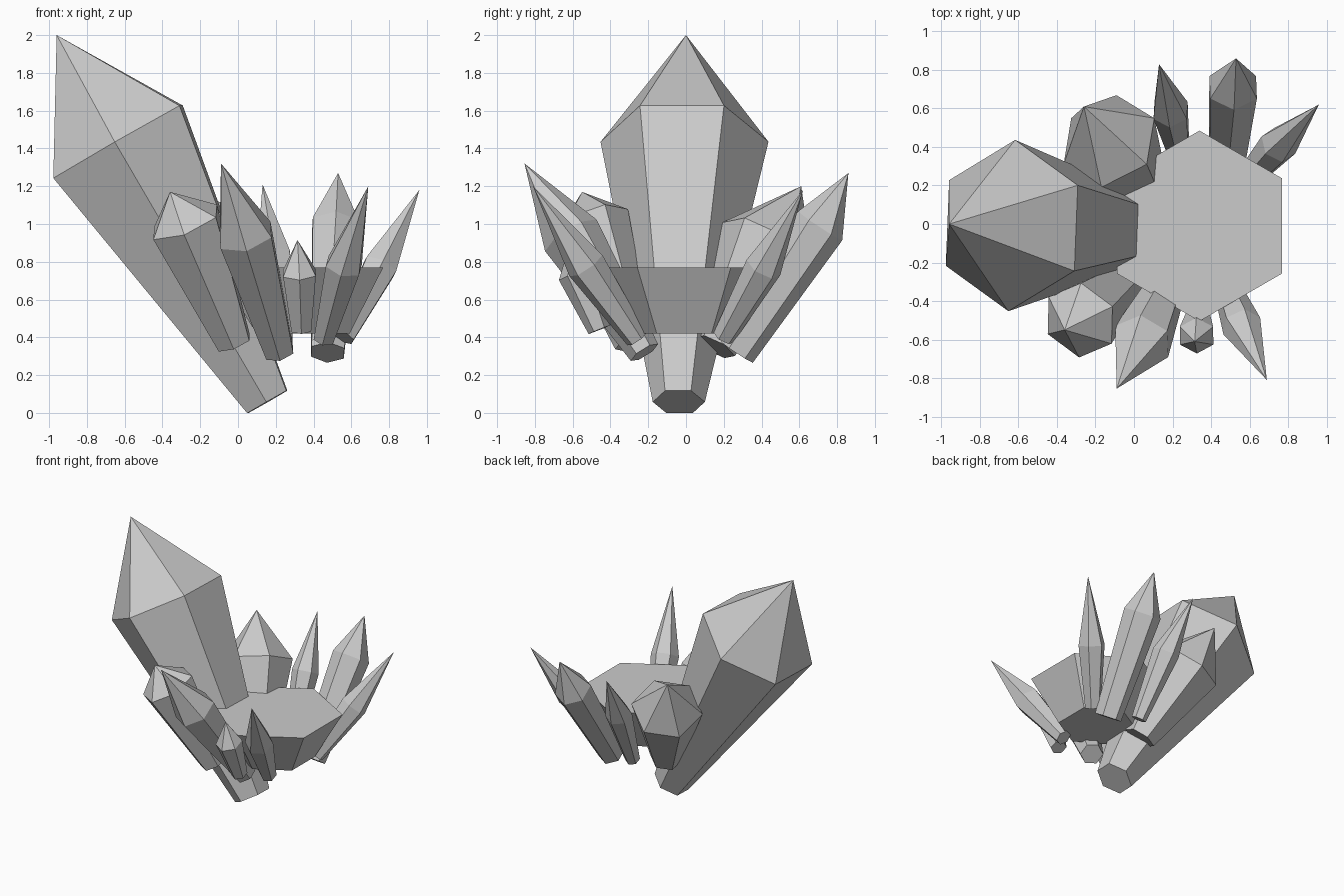
import bpy, bmesh
from mathutils import Vector, Matrix

if "Cube" in bpy.data.objects:
    bpy.data.objects.remove(bpy.data.objects["Cube"])


def make_object(name, bm):
    bmesh.ops.recalc_face_normals(bm, faces=bm.faces[:])
    me = bpy.data.meshes.new(name)
    bm.to_mesh(me)
    bm.free()
    ob = bpy.data.objects.new(name, me)
    bpy.context.collection.objects.link(ob)
    return ob


def ring(bm, centre, axis, radius, ref):
    """Hexagon around an axis, one corner pointing towards ref."""
    u = (ref - axis * ref.dot(axis)).normalized() * radius
    return [bm.verts.new(centre + Matrix.Rotation(i * 1.0471976, 3, axis) @ u)
            for i in range(6)]


def crystal(name, base, shoulder, r0, r1, tip=None, ref=(0, 1, 0)):
    """Six-sided tapered shaft with a pointed tip, or a flat top."""
    base, shoulder, ref = Vector(base), Vector(shoulder), Vector(ref)
    axis = (shoulder - base).normalized()
    bm = bmesh.new()
    low = ring(bm, base, axis, r0, ref)
    high = ring(bm, shoulder, axis, r1, ref)
    bm.faces.new(low[::-1])
    point = bm.verts.new(tip) if tip else None
    for i in range(6):
        j = (i + 1) % 6
        bm.faces.new((low[i], low[j], high[j], high[i]))
        if point:
            bm.faces.new((high[i], high[j], point))
    if not point:
        bm.faces.new(high)
    return make_object(name, bm)


# flat-topped pedestal
crystal("pedestal", (0.34, -0.01, 0.42), (0.34, -0.01, 0.77), 0.29, 0.495)

# large leaning crystal
crystal("main_crystal", (0.155, -0.038, 0.058), (-0.635, -0.008, 1.435),
        0.138, 0.445, (-0.96, 0, 2.0), (0.04, 1, 0))

# crystals behind the pedestal
crystal("back_left_crystal", (0.07, 0.15, 0.35), (-0.13, 0.43, 0.90),
        0.12, 0.265, (-0.26, 0.61, 1.20))
crystal("back_thin_crystal", (0.24, 0.34, 0.36), (0.19, 0.59, 0.83),
        0.055, 0.10, (0.13, 0.83, 1.21))
crystal("back_tall_crystal", (0.475, 0.27, 0.32), (0.515, 0.71, 0.99),
        0.10, 0.14, (0.53, 0.86, 1.27))
crystal("back_right_crystal", (0.56, 0.20, 0.40), (0.75, 0.41, 0.77),
        0.06, 0.10, (0.96, 0.62, 1.18))

# crystals in front of the pedestal
crystal("front_left_crystal", (-0.02, -0.28, 0.37), (-0.28, -0.50, 1.01),
        0.10, 0.205, (-0.36, -0.55, 1.17), (-0.15, -1, 0))
crystal("front_tall_crystal", (0.22, -0.22, 0.32), (0.04, -0.61, 0.94),
        0.085, 0.16, (-0.09, -0.855, 1.32), (-0.1, -1, 0))
crystal("front_small_crystal", (0.335, -0.46, 0.44), (0.325, -0.58, 0.74),
        0.06, 0.10, (0.315, -0.61, 0.915))
crystal("front_right_crystal", (0.455, -0.26, 0.39), (0.56, -0.53, 0.78),
        0.06, 0.105, (0.69, -0.81, 1.20))
